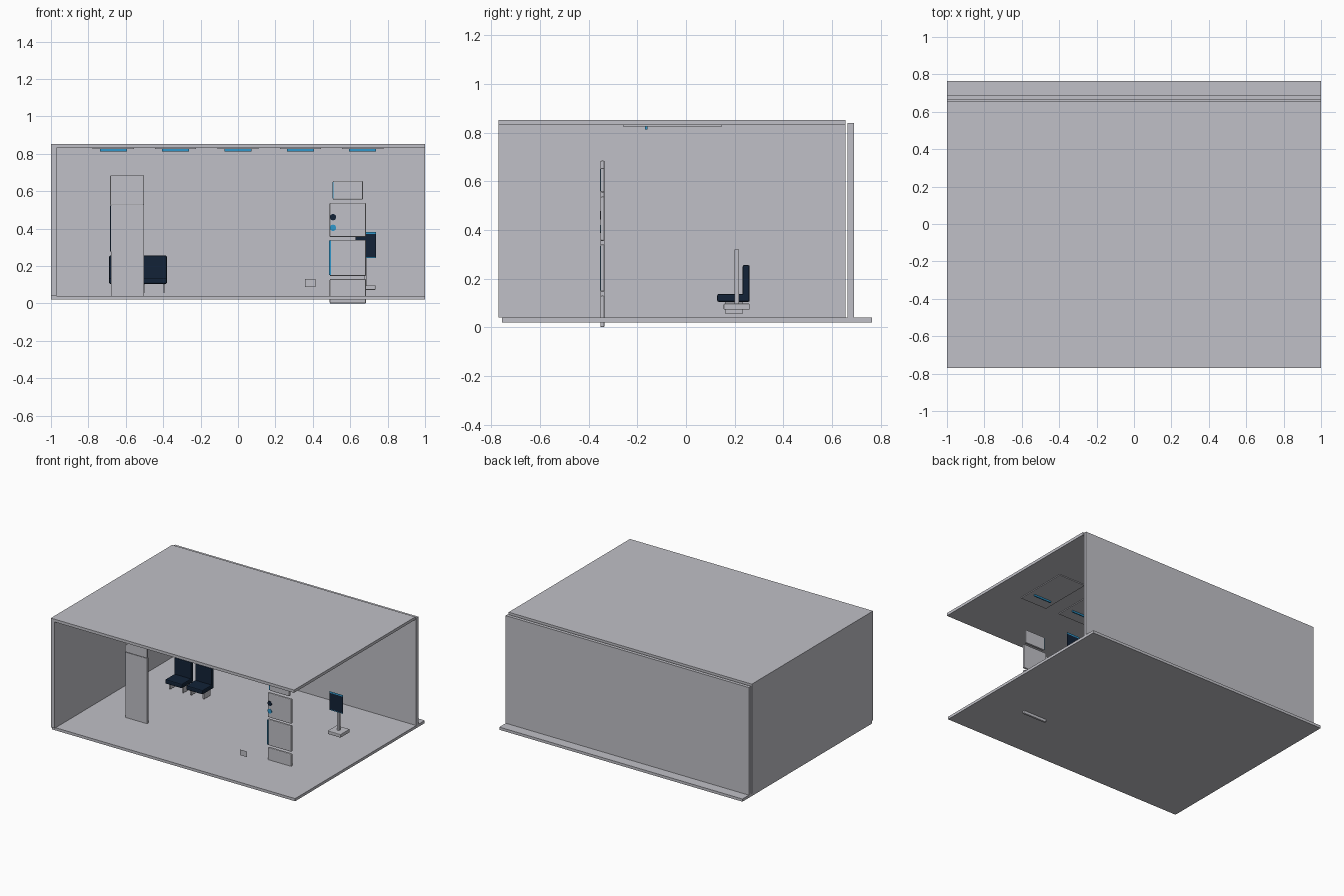
import bpy, bmesh, math

if "Cube" in bpy.data.objects:
    bpy.data.objects.remove(bpy.data.objects["Cube"])


def material(name, rgb):
    m = bpy.data.materials.new(name)
    m.diffuse_color = (*rgb, 1)
    m.use_nodes = True
    m.node_tree.nodes["Principled BSDF"].inputs["Base Color"].default_value = m.diffuse_color
    return m


GREY = material("light grey", (0.53, 0.53, 0.57))
NAVY = material("dark navy", (0.006, 0.016, 0.038))
BLUE = material("bright blue", (0.03, 0.31, 0.60))


def finish(bm, name, mat):
    me = bpy.data.meshes.new(name)
    bm.to_mesh(me)
    bm.free()
    me.materials.append(mat)
    ob = bpy.data.objects.new(name, me)
    bpy.context.collection.objects.link(ob)
    return ob


def box(name, x, y, z, mat=GREY, bevel=0.0):
    """Box from (min, max) pairs, optionally with rounded edges."""
    bm = bmesh.new()
    bmesh.ops.create_cube(bm, size=1)
    for v in bm.verts:
        v.co = [r[0] if c < 0 else r[1] for c, r in zip(v.co, (x, y, z))]
    if bevel:
        bmesh.ops.bevel(bm, geom=bm.edges[:], offset=bevel, segments=2,
                        profile=0.5, affect='EDGES')
    return finish(bm, name, mat)


def plate(name, x, y, z, mat=GREY):
    """Single upright sheet facing the front."""
    bm = bmesh.new()
    co = [(x[0], y, z[0]), (x[1], y, z[0]), (x[1], y, z[1]), (x[0], y, z[1])]
    bm.faces.new([bm.verts.new(c) for c in co])
    return finish(bm, name, mat)


def disc(name, x, y, z, r, mat, depth=0.003):
    bm = bmesh.new()
    bmesh.ops.create_cone(bm, cap_ends=True, segments=20, radius1=r, radius2=r, depth=depth)
    ob = finish(bm, name, mat)
    ob.rotation_euler.x = math.pi / 2
    ob.location = (x, y, z)
    return ob


# Room shell, open at the front and the right
box("floor", (-1, 1), (-0.757, 0.765), (0.02, 0.04))
box("ceiling", (-1, 1), (-0.77, 0.655), (0.831, 0.852))
box("left_wall", (-1, -0.97), (-0.77, 0.655), (0.04, 0.831))
box("back_wall", (-1, 1), (0.665, 0.69), (0.04, 0.84))

# Ceiling panels with blue light strips
for i in range(5):
    cx = (i - 2) / 3
    box("ceiling_panel", (cx - 0.11, cx + 0.11), (-0.26, 0.148), (0.825, 0.831))
    box("light_strip", (cx - 0.072, cx + 0.072), (-0.168, -0.159), (0.813, 0.826), BLUE)

# Right totem: four separate rounded panels
PY = (-0.352, -0.335)
for name, x, z in (("totem_base", (0.49, 0.684), (0.0, 0.13)),
                   ("totem_lower_panel", (0.49, 0.684), (0.147, 0.34)),
                   ("totem_middle_panel", (0.49, 0.684), (0.355, 0.537)),
                   ("totem_top_panel", (0.507, 0.668), (0.555, 0.655))):
    box(name, x, PY, z, GREY, 0.005)
box("lower_panel_strip", (0.487, 0.496), (-0.3535, -0.336), (0.152, 0.335), BLUE)
box("top_panel_strip", (0.504, 0.511), (-0.3535, -0.336), (0.56, 0.65), BLUE)
disc("dark_button", 0.508, -0.353, 0.461, 0.017, NAVY)
disc("blue_button", 0.508, -0.353, 0.404, 0.017, BLUE)

# Left totem: four stacked panels with a dark edge strip
for name, z in (("pillar_base", (0.035, 0.15)), ("pillar_lower_panel", (0.15, 0.275)),
                ("pillar_middle_panel", (0.275, 0.525))):
    box(name, (-0.68, -0.502), PY, z)
box("pillar_top_panel", (-0.684, -0.502), PY, (0.525, 0.685), GREY, 0.005)
box("pillar_edge_strip", (-0.684, -0.679), PY, (0.277, 0.523), NAVY)
for x, z in ((-0.672, 0.64), (-0.615, 0.625), (-0.64, 0.6), (-0.67, 0.585), (-0.615, 0.605)):
    disc("pillar_stud", x, -0.353, z, 0.003, GREY)

# Small loose sheet near the front
plate("small_sheet", (0.358, 0.415), -0.486, (0.088, 0.13))

# Pair of chairs on thin side legs
for cx in (-0.62, -0.449):
    w = 0.069
    box("chair_seat", (cx - w, cx + w), (0.128, 0.262), (0.104, 0.137), NAVY, 0.007)
    box("chair_back", (cx - w, cx + w), (0.233, 0.262), (0.11, 0.256), NAVY, 0.007)
    for s in (-1, 1):
        lx = cx + s * 0.053
        box("chair_leg", (lx - 0.006, lx + 0.006), (0.16, 0.235), (0.057, 0.106))

# Display stand
box("stand_base", (0.628, 0.735), (0.155, 0.262), (0.072, 0.097), GREY, 0.004)
box("stand_pole", (0.673, 0.69), (0.2, 0.217), (0.096, 0.32))
plate("display_board", (0.627, 0.737), 0.178, (0.248, 0.37), NAVY)
plate("display_top_band", (0.627, 0.737), 0.178, (0.37, 0.382), BLUE)
plate("display_bottom_band", (0.627, 0.737), 0.178, (0.243, 0.248), BLUE)
